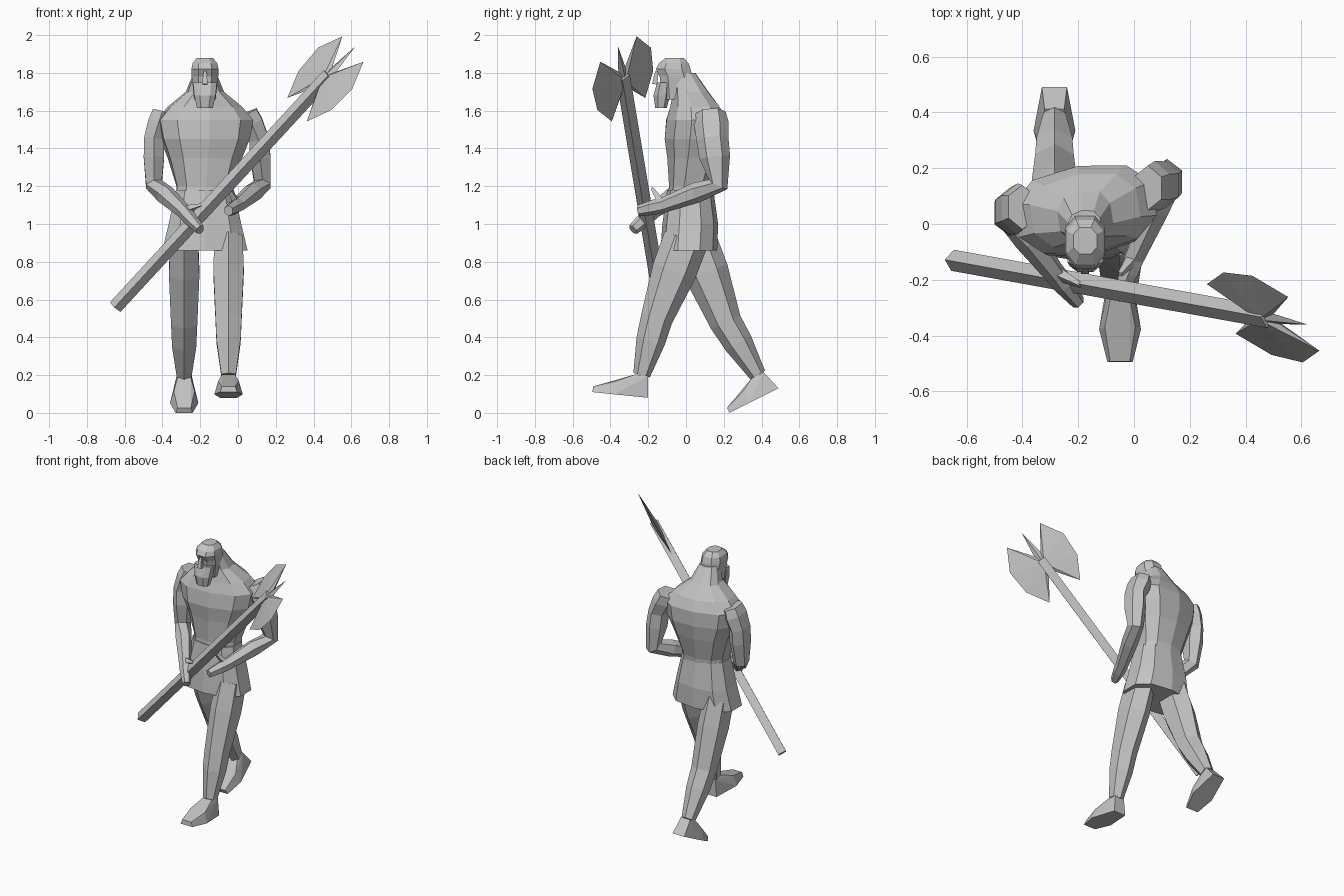
import bpy, bmesh, math
from mathutils import Vector

default_cube = bpy.data.objects.get("Cube")
if default_cube:
    bpy.data.objects.remove(default_cube, do_unlink=True)

# One plain stone grey for the whole figure
grey = bpy.data.materials.new("stone_grey")
grey.use_nodes = True
grey.diffuse_color = (.55, .55, .55, 1)
shader = next(n for n in grey.node_tree.nodes if n.type == 'BSDF_PRINCIPLED')
shader.inputs["Base Color"].default_value = grey.diffuse_color

MIDLINE = -.175


def finish(name, bm):
    bmesh.ops.recalc_face_normals(bm, faces=bm.faces)
    mesh = bpy.data.meshes.new(name)
    bm.to_mesh(mesh)
    bm.free()
    mesh.materials.append(grey)
    bpy.context.collection.objects.link(bpy.data.objects.new(name, mesh))


def skin(name, rings):
    """Join equal rings of points into a closed, faceted solid."""
    bm = bmesh.new()
    loops = [[bm.verts.new(point) for point in ring] for ring in rings]
    for lower, upper in zip(loops, loops[1:]):
        for i in range(len(lower)):
            bm.faces.new((lower[i - 1], lower[i], upper[i], upper[i - 1]))
    bm.faces.new(loops[0])
    bm.faces.new(loops[-1])
    finish(name, bm)


def oval(centre, side, other, count, power=1):
    """Ring of points; a power below one makes it squarer."""
    ring = []
    for i in range(count):
        angle = math.tau * (i + .5) / count
        c, s = math.cos(angle), math.sin(angle)
        ring.append(centre + side * math.copysign(abs(c) ** power, c)
                    + other * math.copysign(abs(s) ** power, s))
    return ring


def stack(name, rows, count=10, twist=0):
    """Level rings: height, half width, reach to the front, reach to the back."""
    rings = []
    for height, width, front, back in rows:
        turn = math.radians(twist) * min(1, (height - rows[0][0]) * 3)
        side = Vector((math.cos(turn), math.sin(turn), 0))
        other = Vector((-side.y, side.x, 0))
        centre = Vector((MIDLINE, (back - front) / 2, height))
        rings.append(oval(centre, side * width, other * (front + back) / 2,
                          count, .8))
    skin(name, rings)


def limb(name, joints, widths, depths, count=6, muscle=1.12):
    """Tube through the joints that swells between each pair of them."""
    joints = [Vector(joint) for joint in joints]
    path = []
    for i, joint in enumerate(joints):
        size = Vector((widths[i], depths[i]))
        if i > 0:
            path.append((joints[i - 1].lerp(joint, .4),
                         last_size.lerp(size, .4) * muscle))
        path.append((joint, size))
        last_size = size
    rings = []
    for i, (point, size) in enumerate(path):
        ahead = path[min(i + 1, len(path) - 1)][0]
        along = (ahead - path[max(i - 1, 0)][0]).normalized()
        side = Vector((1, 0, 0))
        side = (side - along * side.dot(along)).normalized()
        rings.append(oval(point, side * size.x,
                          along.cross(side) * size.y, count))
    skin(name, rings)


def foot(name, ankle, heel, toe):
    """Wedge from the ankle to the toe over a sole that is widest at the ball."""
    ankle, heel, toe = Vector(ankle), Vector(heel), Vector(toe)
    sole = (toe - heel).normalized()
    side = Vector((1, 0, 0))
    up = side.cross(sole)
    if up.z < 0:
        up.negate()
    ball = heel.lerp(toe, .6)
    corners = [(ankle - sole * .035, .035), (ankle + sole * .035, .035),
               (heel, .045), (ball, .075), (ball + up * .07, .055),
               (toe, .045), (toe + up * .03, .035)]
    bm = bmesh.new()
    for point, width in corners:
        for sign in (-1, 1):
            bm.verts.new(point + side * width * sign)
    hull = bmesh.ops.convex_hull(bm, input=bm.verts)
    inner = [v for v in hull["geom_interior"] if isinstance(v, bmesh.types.BMVert)]
    bmesh.ops.delete(bm, geom=inner, context='VERTS')
    finish(name, bm)


def arm(side_name, shoulder, bicep, elbow, wrist, fingertip, thumb_tip):
    limb(side_name + "_arm", [shoulder, bicep, elbow, wrist, fingertip],
         (.06, .06, .05, .04, .025), (.08, .085, .055, .04, .03))
    limb(side_name + "_thumb", [wrist, thumb_tip], (.025, .01), (.025, .01), 4)


def leg(side_name, x, hip, knee, ankle, heel, toe):
    joints = [(x, *joint) for joint in (hip, knee, ankle)]
    limb(side_name + "_leg", joints, (.085, .08, .045), (.12, .085, .045))
    foot(side_name + "_foot", joints[-1], (x, *heel), (x, *toe))


# Torso, shoulders and neck, turned a little at the chest
stack("torso", [
    (1.1, .16, .1, .14),
    (1.2, .155, .09, .15),
    (1.35, .2, .1, .19),
    (1.45, .24, .115, .21),
    (1.55, .26, .105, .21),
    (1.62, .2, .085, .18),
    (1.7, .1, .07, .12),
    (1.8, .06, .07, .05)], twist=9)

# Flared kilt
stack("kilt", [
    (.86, .235, .135, .165),
    (1, .2, .125, .17),
    (1.18, .16, .1, .145)])

# Head with overhanging brow, beard and nose
stack("head", [
    (1.66, .06, .13, .03),
    (1.78, .075, .145, .04),
    (1.82, .076, .165, .03),
    (1.85, .07, .15, .02),
    (1.88, .045, .11, -.01)], 8)
stack("beard", [
    (1.615, .045, .165, -.1),
    (1.68, .06, .175, -.08),
    (1.75, .068, .155, -.08)], 8)
limb("nose", [(MIDLINE, -.155, 1.81), (MIDLINE, -.165, 1.74)],
     (.01, .02), (.01, .02), 4)

# Arms reaching forward to the shaft
arm("right", (-.4, .06, 1.59), (-.445, .045, 1.45), (-.445, .03, 1.21),
    (-.29, -.17, 1.07), (-.2, -.28, .97), (-.19, -.22, 1.1))
arm("left", (.05, .13, 1.59), (.11, .14, 1.45), (.13, .17, 1.21),
    (0, -.12, 1.1), (-.05, -.25, 1.07), (-.05, -.18, 1.19))

# Legs in a long stride, left one leading and right heel raised
leg("left", -.05, (0, .92), (-.155, .5), (-.235, .2), (-.2, .08), (-.495, .11))
leg("right", -.285, (.04, .92), (.21, .48), (.38, .2), (.49, .13), (.23, 0))

# Axe directions: along the shaft, across the blades, through the blades
shaft_end = Vector((-.65, -.13, .56))
axe_head = Vector((.4, -.32, 1.7))
along = (axe_head - shaft_end).normalized()
across = Vector((-.43, .74, .52))
across = (across - along * across.dot(along)).normalized()
through = along.cross(across)

# Square shaft
skin("axe_shaft", [oval(point, across * .038, through * .038, 4)
                   for point in (shaft_end, axe_head + along * .12)])

# Mirrored blades and a spike, thick in the middle and thin at the edge
blade = [(0, .03), (-.13, .12), (.01, .2), (.17, .21), (.31, .13), (.165, .025)]
outline = blade + [(.33, 0)] + [(u, -w) for u, w in reversed(blade)]
bm = bmesh.new()
rim = [bm.verts.new(axe_head + along * u + across * w) for u, w in outline]
for sign in (-1, 1):
    middle = bm.verts.new(axe_head + along * .09 + through * .02 * sign)
    for i in range(len(rim)):
        bm.faces.new((rim[i - 1], rim[i], middle))
finish("axe_blades", bm)
